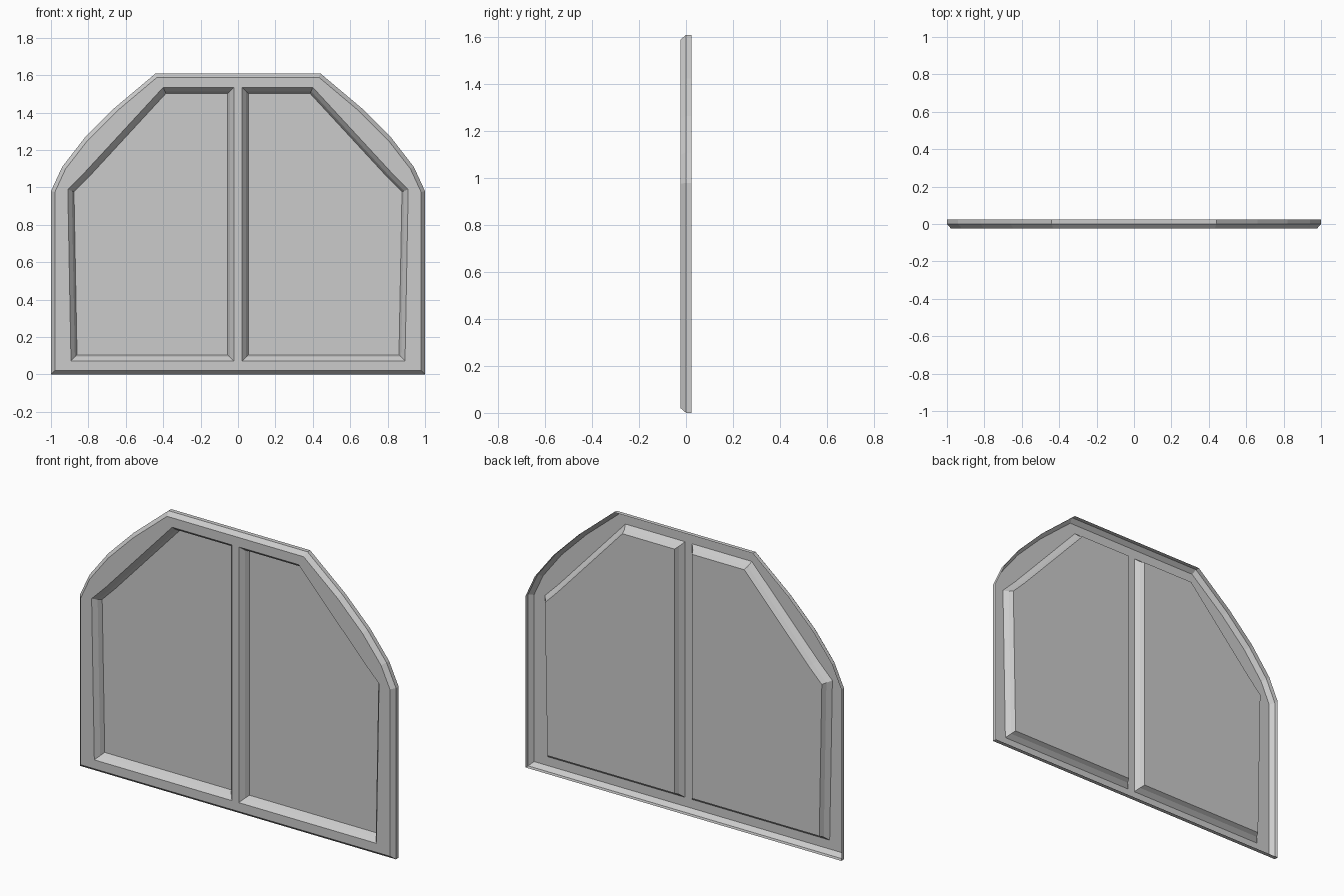
import bpy, bmesh
from mathutils import Vector

if "Cube" in bpy.data.objects:
    bpy.data.objects.remove(bpy.data.objects["Cube"])

D = 0.024  # half depth


def mirror(pts):
    return [(-x, z) for x, z in reversed(pts)]


def inset(pts, d):
    # mitred inset of a counter-clockwise outline
    out = []
    n = len(pts)
    for i in range(n):
        p = Vector(pts[i])
        a = (p - Vector(pts[i - 1])).normalized()
        b = (Vector(pts[(i + 1) % n]) - p).normalized()
        na, nb = Vector((-a.y, a.x)), Vector((-b.y, b.x))
        m = (na + nb).normalized()
        out.append(tuple(p + m * d / m.dot(na)))
    return out


def loop(bm, pts, y):
    return [bm.verts.new((x, y, z)) for x, z in pts]


def bridge(bm, a, b):
    n = len(a)
    for i in range(n):
        j = (i + 1) % n
        bm.faces.new((a[i], a[j], b[j], b[i]))


def ring_edges(bm, vs):
    return [bm.edges.get((vs[i - 1], vs[i])) or bm.edges.new((vs[i - 1], vs[i]))
            for i in range(len(vs))]


def finish(bm, name):
    me = bpy.data.meshes.new(name)
    bm.to_mesh(me)
    bm.free()
    ob = bpy.data.objects.new(name, me)
    bpy.context.collection.objects.link(ob)
    return ob


# outlines, counter-clockwise seen from the front
arc = [(1, 0), (1, 0.98), (0.94, 1.11), (0.82, 1.265), (0.66, 1.425), (0.44, 1.61)]
outer = arc + mirror(arc)
right = [(0.022, 0.072), (0.893, 0.072), (0.91, 0.99), (0.82, 1.08), (0.40, 1.535), (0.022, 1.535)]
panes = {"right": right, "left": mirror(right)}

# frame: open-backed shell with bevelled rim and two openings
bm = bmesh.new()
front = loop(bm, inset(outer, 0.021), -D)
mid = loop(bm, outer, 0)
back = loop(bm, outer, D)
bridge(bm, back, mid)
bridge(bm, mid, front)
edges = ring_edges(bm, front)
for pts in panes.values():
    edges += ring_edges(bm, loop(bm, pts, -D))
bmesh.ops.triangle_fill(bm, use_beauty=True, use_dissolve=False,
                        edges=edges, normal=(0, -1, 0))
finish(bm, "window_frame")

# stepped recess and flat pane for each side
for side, pts in panes.items():
    bm = bmesh.new()
    a = loop(bm, pts, -D)
    b = loop(bm, inset(pts, 0.021), 0)
    c = loop(bm, inset(pts, 0.033), D)
    bridge(bm, a, b)
    bridge(bm, b, c)
    bm.faces.new(c)
    finish(bm, side + "_pane")
